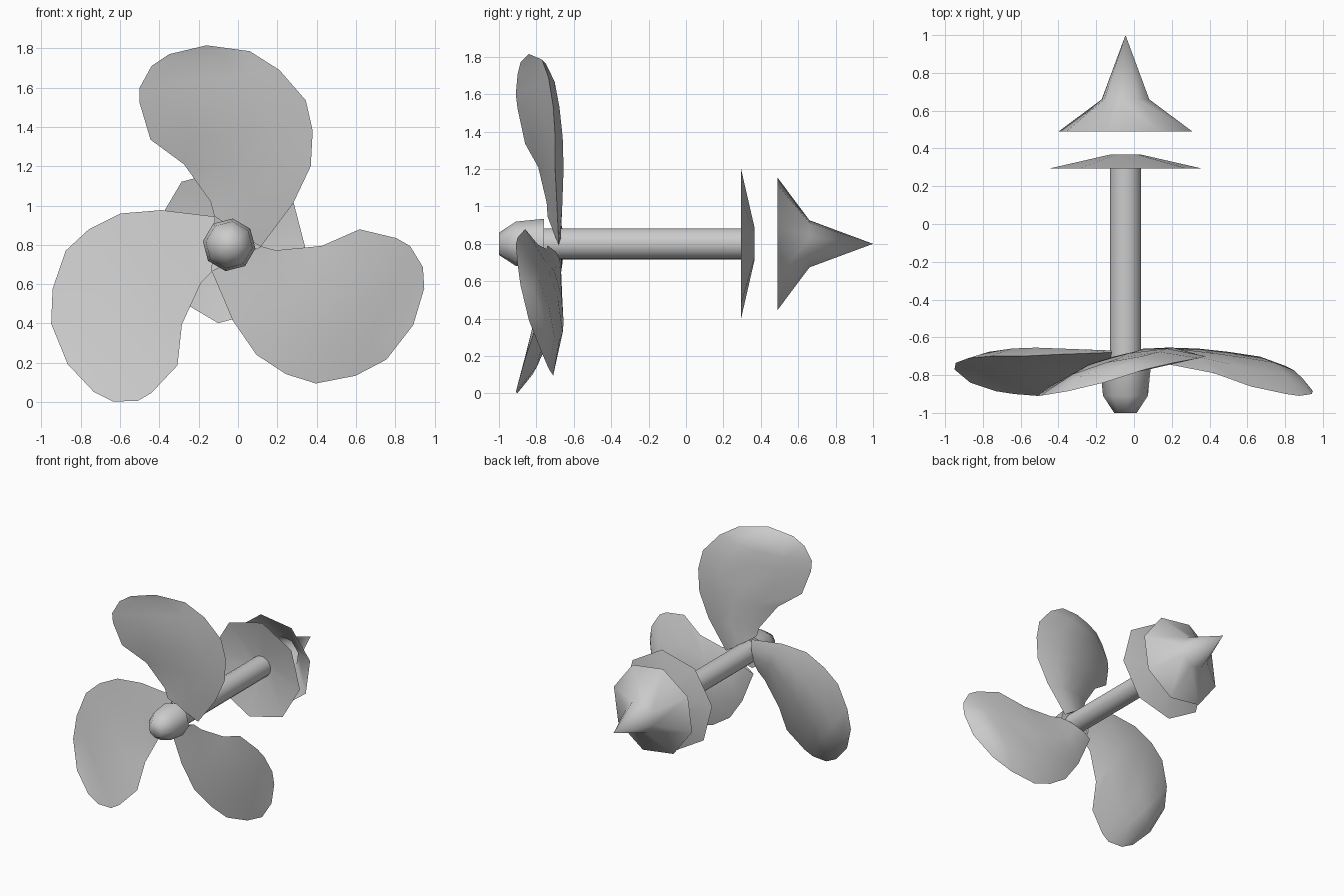
import bpy, bmesh
from math import cos, sin, radians, pi

if "Cube" in bpy.data.objects:
    bpy.data.objects.remove(bpy.data.objects["Cube"])

CX, CZ = -0.045, 0.80   # propeller axis, parallel to y


def finish(name, bm, angle=60, normals=True):
    if normals:
        bmesh.ops.recalc_face_normals(bm, faces=bm.faces)
    me = bpy.data.meshes.new(name)
    bm.to_mesh(me)
    bm.free()
    ob = bpy.data.objects.new(name, me)
    bpy.context.collection.objects.link(ob)
    bpy.context.view_layer.objects.active = ob
    ob.select_set(True)
    bpy.ops.object.shade_smooth_by_angle(angle=radians(angle))
    ob.select_set(False)
    return ob


def lathe(name, profile, phase=0.0, n=8, cap_front=False, cap_back=False):
    """Rings of (radius, y) around the axis, front to back."""
    bm = bmesh.new()
    rings = []
    for r, y in profile:
        if r == 0:
            rings.append([bm.verts.new((CX, y, CZ))] * n)
            continue
        ang = [2 * pi * i / n + radians(phase) for i in range(n)]
        rings.append([bm.verts.new((CX + r * cos(a), y, CZ + r * sin(a))) for a in ang])
    for a, b in zip(rings, rings[1:]):
        for i in range(n):
            j = (i + 1) % n
            quad = [a[i], b[i], b[j], a[j]]
            bm.faces.new(list(dict.fromkeys(quad)))
    if cap_front:
        bm.faces.new(rings[0])
    if cap_back:
        bm.faces.new(rings[-1][::-1])
    return finish(name, bm)


# Hub, shaft, shallow open collar and open tail cone
lathe("hub_cap", [(0.06, -1.0), (0.12, -0.91), (0.135, -0.76)], -8, cap_front=True, cap_back=True)
lathe("shaft", [(0.084, -0.78), (0.084, 0.365)], -8, n=16, cap_front=True, cap_back=True)
lathe("collar", [(0.402, 0.295), (0.085, 0.367)], -8, cap_back=True)
lathe("tail_cone", [(0.365, 0.49), (0.13, 0.66), (0, 1.0)], 14.5)

# Blade outline of the upper blade, root to tip: leading and trailing edge
LEAD = [(-.12, -.74, .945), (-.14, -.745, 1.02), (-.275, -.79, 1.21), (-.445, -.86, 1.335),
        (-.5, -.90, 1.52), (-.5, -.91, 1.60), (-.44, -.90, 1.71), (-.35, -.885, 1.77)]
TRAIL = [(.115, -.68, .79), (.28, -.69, 1.01), (.37, -.70, 1.20), (.38, -.70, 1.38),
         (.345, -.71, 1.535), (.21, -.735, 1.69), (.06, -.77, 1.785), (-.16, -.84, 1.815)]
BULGE = [.03, .05, .08, .095, .095, .09, .06, .0]
CHORD = [0, .25, .5, .75, 1]
CAMBER = [0, .8, 1, .85, 0]


def blade(name, turn):
    """Flat front face and bulged back face sharing one outline."""
    c, s = cos(radians(turn)), sin(radians(turn))
    bm = bmesh.new()

    def vert(p, q, t, dy):
        x, y, z = (a + (b - a) * t for a, b in zip(p, q))
        x, z = x - CX, z - CZ
        return bm.verts.new((CX + x * c - z * s, y + dy, CZ + x * s + z * c))

    front, back = [], []
    for p, q, b in zip(LEAD, TRAIL, BULGE):
        f = [vert(p, q, t, 0) for t in CHORD]
        g = [v if k * b == 0 else vert(p, q, t, k * b) for v, t, k in zip(f, CHORD, CAMBER)]
        front.append(f)
        back.append(g)
    for grid, flip in ((front, 1), (back, -1)):
        for a, b in zip(grid, grid[1:]):
            for i in range(len(CHORD) - 1):
                bm.faces.new([a[i], a[i + 1], b[i + 1], b[i]][::flip])
    # close the root
    bm.faces.new(front[0] + back[0][3:0:-1])
    finish(name, bm)


for i in range(3):
    blade(f"blade_{i + 1}", -120 * i)
